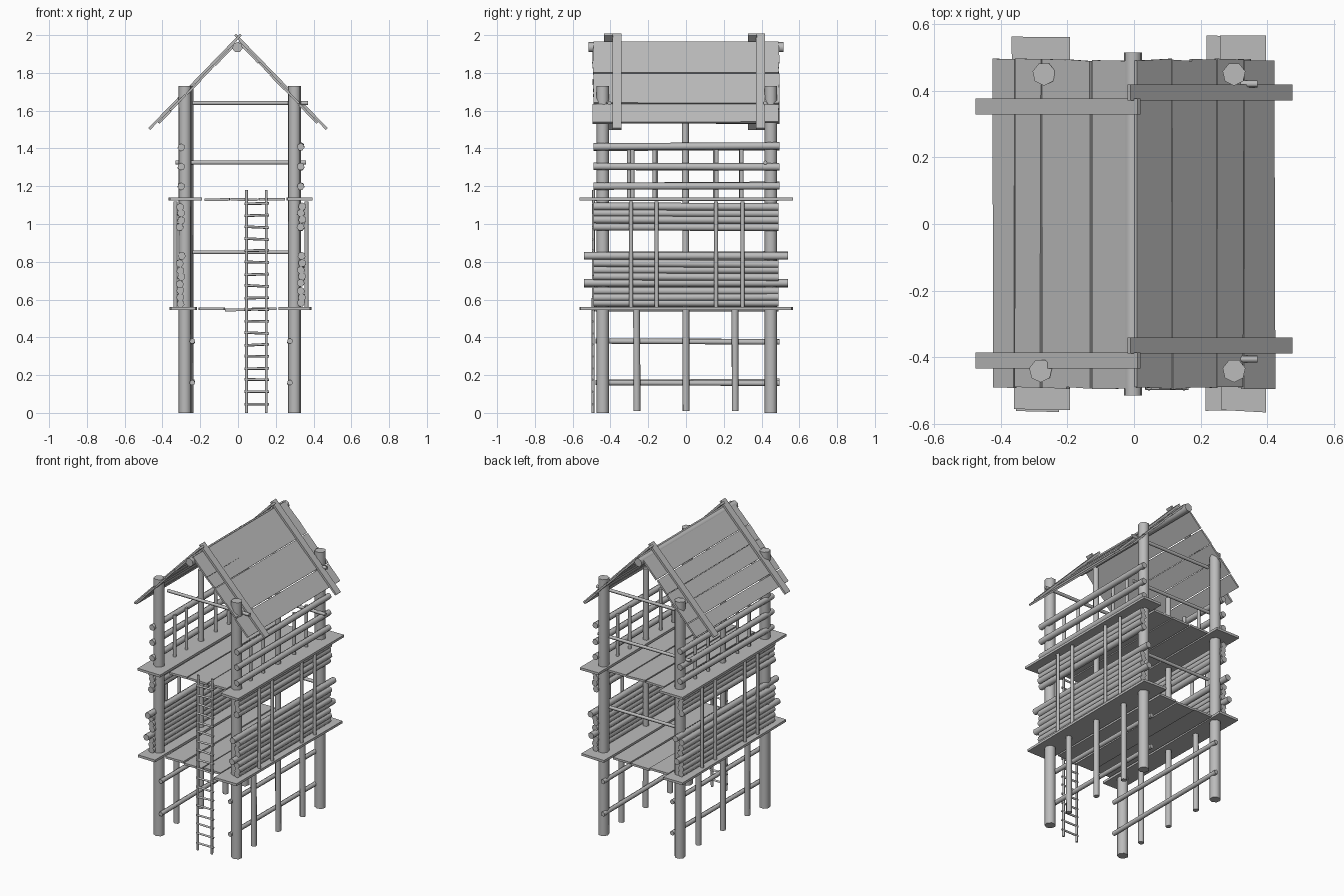
import bpy, math, random
from mathutils import Vector, Matrix

random.seed(4)
if "Cube" in bpy.data.objects:
    bpy.data.objects.remove(bpy.data.objects["Cube"], do_unlink=True)

wood = bpy.data.materials.new("grey wood")
wood.use_nodes = True
GREY = (0.5, 0.5, 0.5, 1)
wood.diffuse_color = GREY
wood.node_tree.nodes["Principled BSDF"].inputs["Base Color"].default_value = GREY


def jit(a):
    return random.uniform(-a, a)


def pole(name, a, b, r, sides=7):
    """Round log from point a to point b."""
    a, b = Vector(a), Vector(b)
    d = b - a
    bpy.ops.mesh.primitive_cylinder_add(vertices=sides, radius=r, depth=d.length)
    ob = bpy.context.object
    ob.matrix_world = Matrix.Translation((a + b) / 2) @ d.to_track_quat('Z', 'Y').to_matrix().to_4x4()
    ob.name = name
    ob.data.materials.append(wood)
    bpy.ops.object.shade_smooth_by_angle(angle=math.radians(62))
    return ob


def board(name, centre, size, tilt=0.0, skew=0.0):
    """Flat plank, tilted about y, with slightly uneven ends."""
    bpy.ops.mesh.primitive_cube_add(size=1)
    ob = bpy.context.object
    for v in ob.data.vertices:
        v.co = Vector([c * s for c, s in zip(v.co, size)])
    if skew:
        for sx in (-1, 1):
            for sy in (-1, 1):
                dx, dy = jit(skew), jit(skew)
                for v in ob.data.vertices:
                    if v.co.x * sx > 0 and v.co.y * sy > 0:
                        v.co.x += dx
                        v.co.y += dy
    ob.location = centre
    ob.rotation_euler = (0, tilt, 0)
    ob.name = name
    ob.data.materials.append(wood)
    return ob


# Corner posts
for x, y in ((-0.27, 0.45), (0.3, 0.45), (-0.28, -0.44), (0.3, -0.44)):
    pole("corner_post", (x, y, 0), (x, y, 1.73), 0.035)

# Side framing, walls and railings
wall_heights = (0.58, 0.613, 0.648, 0.685, 0.72, 0.755, 0.79, 0.83, 0.985, 1.02, 1.055, 1.09)
for side, post_x, wall_x, bar_x in (("left", 0.3, 0.335, 0.275), ("right", -0.275, -0.303, -0.242)):
    out = 1 if wall_x > 0 else -1
    # Underframe supports; the middle one reaches the roof
    for y in (-0.26, 0, 0.26):
        top = 1.62 if y == 0 else 0.55
        pole(side + "_support", (post_x, y, 0.01), (post_x, y + jit(0.005), top), 0.019)
    for z in (0.16, 0.38):
        pole(side + "_brace", (bar_x, -0.48, z), (bar_x, 0.495, z + jit(0.006)), 0.015)
    # Stacked wall logs, a few of them longer
    for z in wall_heights:
        reach = 0.54 if z in (0.685, 0.83) else 0.49
        dx = jit(0.006)
        pole(side + "_wall_log", (wall_x + dx, -reach, z + jit(0.004)),
             (wall_x + dx, reach, z + jit(0.004)), 0.021)
    # Railing logs
    for z in (1.2, 1.305, 1.41):
        pole(side + "_rail", (wall_x - 0.003 * out, -0.49, z + jit(0.005)),
             (wall_x - 0.003 * out, 0.495, z + jit(0.005)), 0.02)
    # Thin uprights outside the wall and inside the railing
    for y in (-0.29, -0.155, 0.16, 0.3):
        pole(side + "_wall_upright", (wall_x + 0.028 * out, y, 0.56),
             (wall_x + 0.028 * out, y, 1.12), 0.011)
        yr = y + jit(0.012)
        pole(side + "_rail_upright", (wall_x - 0.03 * out, yr, 1.13),
             (wall_x - 0.03 * out, yr, 1.42), 0.011)

# Cross beams
for y, z, x0, x1 in ((-0.405, 1.64, -0.24, 0.37), (0.42, 1.64, -0.24, 0.37),
                     (0.42, 1.325, -0.33, 0.36), (0.42, 0.85, -0.24, 0.28)):
    pole("cross_beam", (x0, y, z), (x1, y, z), 0.011)

# Floors: long outer boards and shorter middle boards
for level, z, spans in (("lower", 0.55, ((-0.36, -0.22), (0.22, 0.385))),
                        ("upper", 1.13, ((-0.365, -0.195), (0.26, 0.39)))):
    for a, b in spans:
        board(level + "_outer_board", ((a + b) / 2, 0, z + 0.003), (b - a, 1.12, 0.016), 0, 0.006)
    start, end = spans[0][1] + 0.012, spans[1][0] - 0.012
    step = (end - start) / 3
    for i in range(3):
        board(level + "_floor_board", (start + step * (i + 0.5), 0.005, z - 0.002 + jit(0.003)),
              (step - 0.006, 0.965, 0.014), jit(0.02), 0.004)

# Ladder
for x in (0.045, 0.15):
    pole("ladder_rail", (x, -0.492, 0), (x, -0.49, 1.18), 0.008, 6)
for i in range(18):
    z = 0.05 + i * 0.0622
    pole("ladder_rung", (0.034, -0.492, z + jit(0.004)), (0.163, -0.492, z + jit(0.004)), 0.007, 6)

# Roof
pole("ridge_beam", (-0.003, -0.515, 1.935), (-0.003, 0.515, 1.935), 0.028)
SLOPE = 1.03
TILT = math.atan(SLOPE)
STRETCH = 1 / math.cos(TILT)


def slope_board(name, side, x0, x1, y, length, top, thick, skew):
    """Board lying on one roof slope between distances x0 and x1 from the ridge."""
    mid = (x0 + x1) / 2
    board(name, (side * mid, y, top - SLOPE * mid), ((x1 - x0) * STRETCH, length, thick),
          side * TILT, skew)


for side, edges, rafters in ((1, (0.005, 0.11, 0.17, 0.245, 0.325, 0.42), (0.395, -0.365)),
                             (-1, (0.02, 0.125, 0.2, 0.275, 0.355, 0.42), (0.352, -0.41))):
    for i, (a, b) in enumerate(zip(edges, edges[1:])):
        slope_board("roof_plank", side, a + 0.001, b - 0.001, 0, 0.985,
                    1.967 + 0.004 * (i % 2), 0.012, 0.004)
    for y in rafters:
        slope_board("roof_batten", side, -0.015, 0.47, y, 0.048, 1.987, 0.014, 0)
